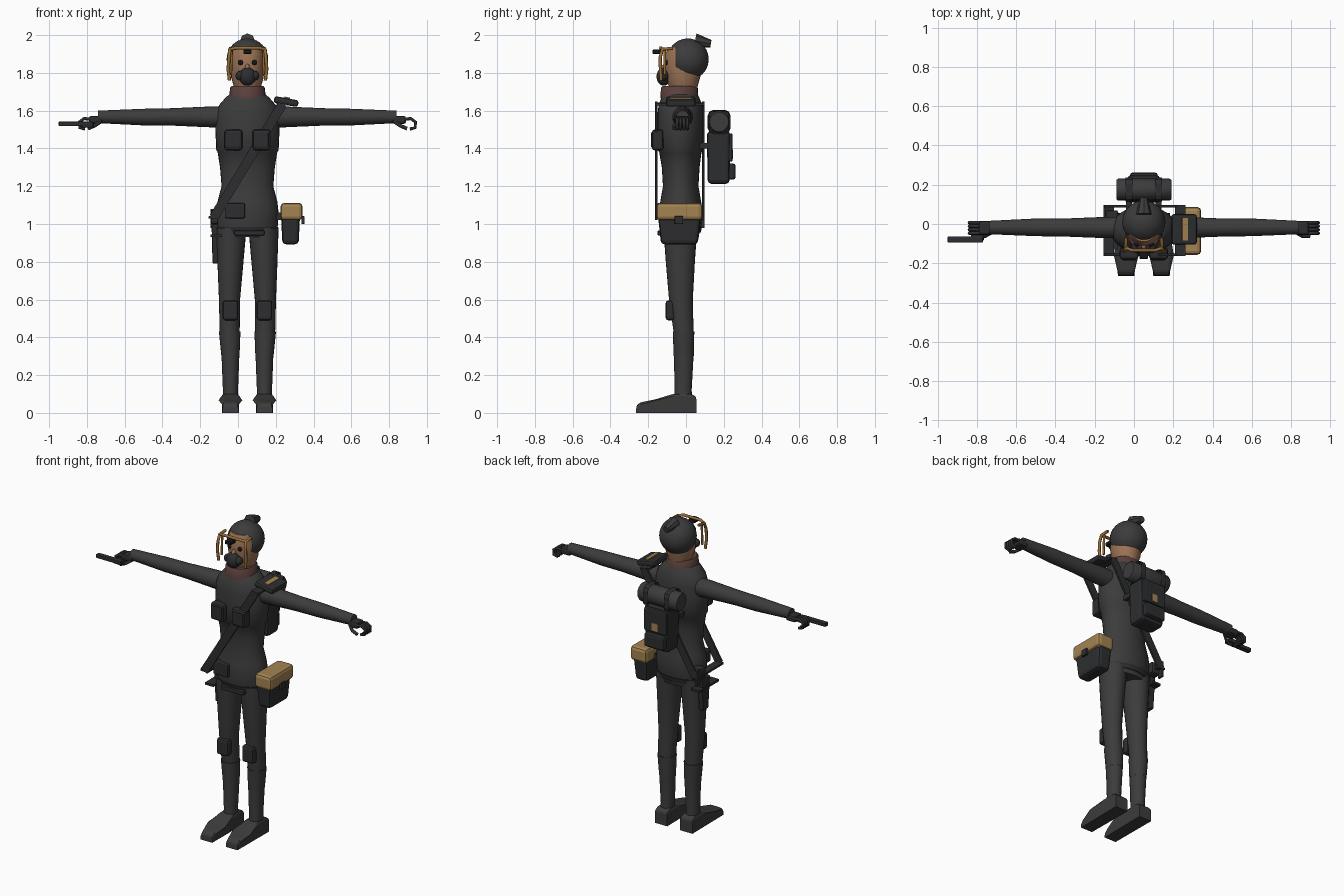
import bpy, bmesh, math
from mathutils import Vector, Matrix

cube = bpy.data.objects.get("Cube")
if cube:
    bpy.data.objects.remove(cube)

CX = 0.05  # body centre line
SIDES = ((-1, "right"), (1, "left"))


def material(name, r, g, b):
    m = bpy.data.materials.new(name)
    m.use_nodes = True
    m.diffuse_color = (r, g, b, 1)
    node = m.node_tree.nodes["Principled BSDF"]
    node.inputs["Base Color"].default_value = (r, g, b, 1)
    node.inputs["Roughness"].default_value = 0.8
    return m


SUIT = material("charcoal suit", .045, .045, .046)
GEAR = material("dark gear", .026, .027, .029)
TAN = material("tan canvas", .37, .23, .085)
SKIN = material("skin", .33, .17, .09)
SCARF = material("brown collar", .105, .052, .046)
CORD = material("ochre cord", .3, .15, .04)
BLACK = material("black", .008, .008, .009)


def finish(name, bm, mat, smooth=False):
    bmesh.ops.recalc_face_normals(bm, faces=bm.faces[:])
    me = bpy.data.meshes.new(name)
    bm.to_mesh(me)
    bm.free()
    me.materials.append(mat)
    ob = bpy.data.objects.new(name, me)
    bpy.context.collection.objects.link(ob)
    if smooth:
        bpy.ops.object.select_all(action='DESELECT')
        ob.select_set(True)
        bpy.context.view_layer.objects.active = ob
        bpy.ops.object.shade_smooth_by_angle(angle=math.radians(40))
    return ob


def loft(name, rings, mat, axis="z", n=24):
    """Closed tube through elliptical rings (position, centre a, centre b, radius a, radius b)."""
    bm = bmesh.new()
    loops = []
    for t, a, b, ra, rb in rings:
        loop = []
        for i in range(n):
            w = math.tau * i / n
            u, v = a + ra * math.cos(w), b + rb * math.sin(w)
            loop.append(bm.verts.new((u, v, t) if axis == "z" else (t, u, v)))
        loops.append(loop)
    for lo, hi in zip(loops, loops[1:]):
        for i in range(n):
            j = (i + 1) % n
            bm.faces.new((lo[i], lo[j], hi[j], hi[i]))
    bm.faces.new(loops[0])
    bm.faces.new(loops[-1])
    return finish(name, bm, mat, True)


def box(name, xs, ys, zs, mat, bevel=0.0, tilt=0.0, taper=1.0):
    """Box from extents, tilted about y; taper narrows its lower end."""
    bm = bmesh.new()
    bmesh.ops.create_cube(bm, size=1)
    for v in bm.verts:
        k = taper if v.co.z < 0 else 1
        v.co = Vector((v.co.x * (xs[1] - xs[0]) * k, v.co.y * (ys[1] - ys[0]) * k,
                       v.co.z * (zs[1] - zs[0])))
    if bevel:
        bmesh.ops.bevel(bm, geom=bm.edges[:], offset=bevel, segments=2, profile=.5, affect='EDGES')
    ob = finish(name, bm, mat)
    ob.location = [(p[0] + p[1]) / 2 for p in (xs, ys, zs)]
    ob.rotation_euler.y = tilt
    return ob


def ball(name, loc, size, mat):
    bm = bmesh.new()
    bmesh.ops.create_uvsphere(bm, u_segments=20, v_segments=12, radius=1)
    bmesh.ops.transform(bm, matrix=Matrix.Translation(loc) @ Matrix.Diagonal((*size, 1)), verts=bm.verts[:])
    return finish(name, bm, mat, True)


def cord(name, pts, r, mat):
    cu = bpy.data.curves.new(name, 'CURVE')
    cu.dimensions = '3D'
    cu.bevel_depth, cu.bevel_resolution, cu.use_fill_caps = r, 2, True
    sp = cu.splines.new('POLY')
    sp.points.add(len(pts) - 1)
    for p, co in zip(sp.points, pts):
        p.co = (*co, 1)
    cu.materials.append(mat)
    ob = bpy.data.objects.new(name, cu)
    bpy.context.collection.objects.link(ob)
    return ob


# Torso and collar
loft("torso", [(.93, CX, -.03, .145, .095), (.98, CX, -.028, .16, .108), (1.07, CX, -.028, .164, .114),
               (1.12, CX, -.028, .158, .108), (1.2, CX, -.028, .137, .094), (1.3, CX, -.028, .145, .1),
               (1.38, CX, -.03, .158, .112), (1.39, CX, -.03, .165, .12), (1.5, CX, -.03, .17, .121),
               (1.58, CX, -.03, .167, .121), (1.63, CX, -.03, .15, .115), (1.67, CX, -.03, .115, .1),
               (1.69, CX, -.03, .09, .09)], SUIT, n=32)
loft("collar", [(1.665, CX, -.035, .098, .1), (1.72, CX, -.035, .092, .098), (1.73, CX, -.035, .085, .09)], SCARF)

# Legs, feet, knee pads and boot cuffs
for s, side in SIDES:
    c = CX + s * .09
    loft(side + "_leg", [(.05, c, -.015, .042, .05), (.12, c, -.015, .04, .045), (.3, c, -.012, .047, .052),
                         (.43, c + s * .004, -.013, .053, .053), (.6, c + s * .005, -.027, .056, .063),
                         (.8, c, -.03, .069, .077), (.98, c - s * .005, -.03, .08, .09)], SUIT)
    loft(side + "_boot_cuff", [(.3, c, -.012, .048, .053), (.43, c + s * .004, -.013, .057, .057)], SUIT)
    box(side + "_knee_pad", (c - .041, c + .041), (-.108, -.06), (.49, .595), GEAR, .014)
    bm = bmesh.new()
    profile = [(.055, 0), (.055, .085), (.03, .1), (-.07, .1), (-.16, .072), (-.245, .055), (-.265, .035), (-.265, 0)]
    base = bm.faces.new([bm.verts.new((-.052, y, z)) for y, z in profile])
    ext = bmesh.ops.extrude_face_region(bm, geom=[base])["geom"]
    for v in ext:
        if isinstance(v, bmesh.types.BMVert):
            v.co.x = .052
    for v in bm.verts:
        if v.co.y < -.2:
            v.co.x *= .8
        elif v.co.y > 0 or v.co.z > .09:
            v.co.x *= .85
    bmesh.ops.bevel(bm, geom=[e for e in bm.edges if min(v.co.z for v in e.verts) > .03],
                    offset=.012, segments=2, profile=.5, affect='EDGES')
    foot = finish(side + "_foot", bm, SUIT)
    foot.location.x = c

# Arms and gloved hands
for s, side in SIDES:
    def at(d):
        return CX + s * d
    loft(side + "_arm", [(at(.1), -.018, 1.565, .055, .058), (at(.2), -.018, 1.567, .054, .055),
                         (at(.4), -.018, 1.567, .046, .046), (at(.55), -.017, 1.566, .045, .044),
                         (at(.79), -.018, 1.567, .034, .033)], SUIT, "x")
    box(side + "_palm", sorted((at(.77), at(.84))), (-.055, .015), (1.53, 1.572), GEAR, .012)
    for i in range(4):
        y = -.047 + i * .018
        cord(f"{side}_finger_{i}", [(at(.83), y, 1.555), (at(.865), y, 1.558), (at(.89), y, 1.54),
                                    (at(.888), y, 1.51), (at(.86), y, 1.503)], .0085, GEAR)
    cord(side + "_thumb", [(at(.78), -.045, 1.54), (at(.81), -.062, 1.52), (at(.845), -.062, 1.505)], .01, GEAR)

# Flat pistol in the right hand
box("pistol_barrel", (-.95, -.77), (-.095, -.063), (1.518, 1.542), GEAR, .005)
box("pistol_grip", (-.83, -.765), (-.085, -.04), (1.51, 1.537), GEAR, .005)

# Head, hood and bun
loft("head", [(1.7, CX, -.012, .066, .07), (1.735, CX, -.015, .074, .078), (1.775, CX, -.015, .086, .09),
              (1.82, CX, -.015, .088, .096), (1.9, CX, -.015, .088, .096), (1.935, CX, -.01, .075, .08)], SKIN)
bm = bmesh.new()
bmesh.ops.create_uvsphere(bm, u_segments=32, v_segments=20, radius=.11)
bmesh.ops.translate(bm, vec=(CX, .01, 1.872), verts=bm.verts[:])
for co, no, clear in (((0, 0, 1.785), (0, 0, 1), True), ((0, -.055, 0), (0, 1, 0), False), ((0, 0, 1.93), (0, 0, 1), False)):
    bmesh.ops.bisect_plane(bm, geom=bm.verts[:] + bm.edges[:] + bm.faces[:], plane_co=co,
                           plane_no=no, clear_inner=clear)
cut = [f for f in bm.faces if f.calc_center_median().y < -.055 and f.calc_center_median().z < 1.93]
bmesh.ops.delete(bm, geom=cut, context='FACES')
finish("hood", bm, SUIT, True)
bm = bmesh.new()
bmesh.ops.create_cone(bm, cap_ends=True, segments=8, radius1=.04, radius2=.02, depth=.085)
bmesh.ops.rotate(bm, matrix=Matrix.Rotation(math.radians(-100), 3, 'X'), verts=bm.verts[:])
bmesh.ops.translate(bm, vec=(CX, .09, 1.962), verts=bm.verts[:])
finish("hair_bun", bm, SUIT)

# Face: eyes, nose, breathing mask, brow band, lamp and hanging cords
for s, side in SIDES:
    ball(side + "_eye", (CX + s * .037, -.105, 1.855), (.014, .01, .013), BLACK)
    ball(side + "_mask_filter", (CX + s * .038, -.118, 1.785), (.025, .025, .026), GEAR)
    cord(side + "_hanging_cord", [(CX + s * .09, -.07, 1.93), (CX + s * .093, -.125, 1.925),
                                  (CX + s * .098, -.137, 1.88), (CX + s * .102, -.135, 1.82),
                                  (CX + s * .095, -.132, 1.76)], .009, CORD)
    cord(side + "_cheek_cord", [(CX + s * .084, -.112, 1.925), (CX + s * .088, -.112, 1.79)], .007, CORD)
ball("nose", (CX, -.113, 1.825), (.013, .018, .022), SKIN)
ball("breathing_mask", (CX, -.118, 1.78), (.045, .038, .048), GEAR)
cord("brow_band", [(CX - .093, -.122, 1.925), (CX - .06, -.134, 1.932), (CX + .06, -.134, 1.932),
                   (CX + .093, -.122, 1.925)], .009, CORD)
box("brow_lamp", (CX - .022, CX + .022), (-.178, -.125), (1.9, 1.924), BLACK, .006)

# Shoulder strap looped around the body
top, low = Vector((.235, 1.635)), Vector((-.128, 1.035))
mid, run = (top + low) / 2, top - low
tilt = math.atan2(run.x, run.y)
for label, y in (("front", -.157), ("back", .091)):
    box(label + "_strap", (mid.x - .025, mid.x + .025), (y - .006, y + .006),
        (mid.y - run.length / 2, mid.y + run.length / 2), GEAR, 0, tilt)
for label, p in (("shoulder", top), ("hip", low)):
    box(label + "_strap_bridge", (p.x - .027, p.x + .027), (-.163, .097), (p.y - .006, p.y + .006), GEAR, 0, tilt - .5)
box("hip_strap_end", (-.145, -.132), (.06, .097), (.98, 1.08), GEAR)

# Padded shoulder plate with tan stripe
box("shoulder_pad", (.19, .32), (-.105, .05), (1.63, 1.666), GEAR, .012, .18)
box("shoulder_pad_stripe", (.245, .275), (-.085, .03), (1.664, 1.672), TAN, 0, .18)

# Chest pouches
for s, side in SIDES:
    c = CX + s * .075
    box(side + "_chest_pouch", (c - .048, c + .048), (-.18, -.12), (1.39, 1.5), GEAR, .014)
    box(side + "_chest_pouch_flap", (c - .036, c + .036), (-.185, -.175), (1.405, 1.485), GEAR, .004)

# Belt gear and right hip holster
loft("belt", [(.955, CX, -.028, .155, .106), (.985, CX, -.028, .164, .113)], GEAR)
box("belt_pouch", (-.07, .037), (-.157, -.1), (1.03, 1.11), GEAR, .008)
box("belt_tool", (-.02, .14), (-.15, -.1), (.94, .965), GEAR, .004)
box("hip_pouch", (-.145, -.08), (.0, .07), (1.0, 1.075), GEAR, .012)
box("knife_guard", (-.145, -.085), (-.13, .07), (.93, .944), GEAR)
box("holster", (-.14, -.1), (-.05, .03), (.79, 1.0), GEAR, .008, 0, .75)

# Left hip satchel
box("satchel_body", (.228, .328), (-.148, .078), (.892, 1.04), GEAR, .02, 0, .86)
box("satchel_lid", (.225, .342), (-.157, .087), (1.02, 1.112), TAN, .02)
box("satchel_buckle", (.335, .352), (-.06, -.015), (1.0, 1.042), GEAR, .004)
box("satchel_hanger", (.19, .24), (-.06, 0), (1.02, 1.06), GEAR)

# Backpack with bedroll, pocket, tan patch and shoulder straps
box("backpack", (-.04, .14), (.11, .235), (1.212, 1.49), GEAR, .02, 0, .92)
box("backpack_flap", (-.03, .13), (.22, .247), (1.33, 1.48), GEAR, .01)
box("backpack_pocket", (-.02, .12), (.2, .262), (1.235, 1.32), GEAR, .012)
box("backpack_patch", (.03, .07), (.24, .25), (1.345, 1.395), TAN)
loft("bedroll", [(-.09, .175, 1.54, .05, .052), (-.08, .175, 1.54, .056, .06), (.18, .175, 1.54, .056, .06),
                 (.19, .175, 1.54, .05, .052)], SUIT, "x", 16)
for s, side in SIDES:
    c = CX + s * .075
    box(side + "_bedroll_tie", (c - .012, c + .012), (.115, .236), (1.477, 1.604), GEAR, .03)
    box(side + "_pack_mount", (c - .015, c + .015), (.06, .13), (1.4, 1.43), GEAR)
